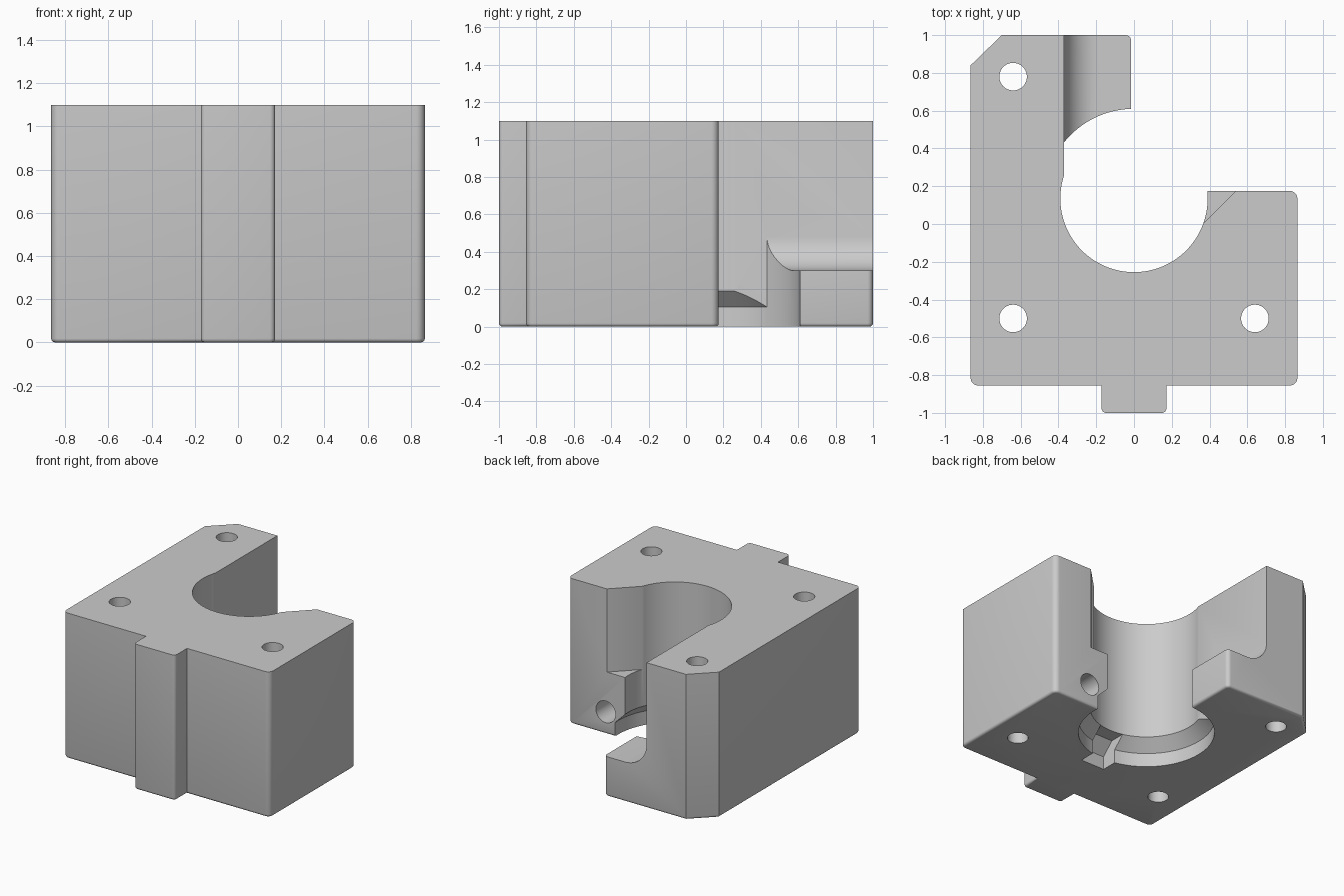
import bpy, bmesh, math

if "Cube" in bpy.data.objects:
    bpy.data.objects.remove(bpy.data.objects["Cube"])

H = 1.10                 # block height
CY = 0.135               # bore centre in y
BORE, RELIEF = 0.39, 0.475
SLOT_X = -0.37           # inner wall of the tall arm

grey = bpy.data.materials.new("grey")
grey.diffuse_color = (0.6, 0.6, 0.6, 1)
grey.use_nodes = True
grey.node_tree.nodes["Principled BSDF"].inputs["Base Color"].default_value = grey.diffuse_color


def finish(name, bm):
    bmesh.ops.recalc_face_normals(bm, faces=bm.faces[:])
    me = bpy.data.meshes.new(name)
    bm.to_mesh(me)
    bm.free()
    me.materials.append(grey)
    ob = bpy.data.objects.new(name, me)
    bpy.context.collection.objects.link(ob)
    return ob


def rounded(pts, steps=6):
    """Closed outline from (x, y, corner radius); all rounded corners are square."""
    out = []
    for i, (x, y, r) in enumerate(pts):
        if not r:
            out.append((x, y))
            continue
        (px, py, _), (nx, ny, _) = pts[i - 1], pts[(i + 1) % len(pts)]
        lp, ln = math.hypot(px - x, py - y), math.hypot(nx - x, ny - y)
        ax, ay = (px - x) / lp * r, (py - y) / lp * r
        bx, by = (nx - x) / ln * r, (ny - y) / ln * r
        for k in range(steps + 1):
            t = k / steps * math.pi / 2
            s, c = 1 - math.sin(t), 1 - math.cos(t)
            out.append((x + ax * s + bx * c, y + ay * s + by * c))
    return out


def prism(name, pts, lo, hi, axis="z", bevel=0):
    """Extrude a 2D outline along an axis, optionally rounding the lower rim."""
    place = {"z": lambda u, v, w: (u, v, w),
             "y": lambda u, v, w: (u, w, v),
             "x": lambda u, v, w: (w, u, v)}[axis]
    bm = bmesh.new()
    low = [bm.verts.new(place(u, v, lo)) for u, v in pts]
    top = [bm.verts.new(place(u, v, hi)) for u, v in pts]
    n = len(pts)
    base = bm.faces.new(low)
    bm.faces.new(top)
    for i in range(n):
        j = (i + 1) % n
        bm.faces.new((low[i], low[j], top[j], top[i]))
    bmesh.ops.recalc_face_normals(bm, faces=bm.faces[:])
    if bevel:
        bmesh.ops.bevel(bm, geom=list(base.edges), offset=bevel, segments=3,
                        profile=0.5, affect="EDGES")
    return finish(name, bm)


def circle(cx, cy, r, n=40):
    return [(cx + r * math.cos(2 * math.pi * i / n),
             cy + r * math.sin(2 * math.pi * i / n)) for i in range(n)]


def turned(name, profile, n=96):
    """Stack of (radius, z) rings around the bore axis."""
    bm = bmesh.new()
    rings = [[bm.verts.new((x, y, z)) for x, y in circle(0, CY, r, n)]
             for r, z in profile]
    for a, b in zip(rings, rings[1:]):
        for i in range(n):
            j = (i + 1) % n
            bm.faces.new((a[i], a[j], b[j], b[i]))
    bm.faces.new(rings[0])
    bm.faces.new(rings[-1])
    return finish(name, bm)


# main block with front tab, right shoulder and left arm with its foot
outline = rounded([
    (-0.865, -0.855, 0.04), (-0.172, -0.855, 0), (-0.172, -1, 0.025),
    (0.172, -1, 0.025), (0.172, -0.855, 0), (0.865, -0.855, 0.04),
    (0.865, 0.175, 0.04), (-0.015, 0.175, 0), (-0.015, 1, 0.03),
    (-0.70, 1, 0), (-0.865, 0.84, 0)])
block = prism("clamp_block", outline, 0, H, bevel=0.018)

cutters = []

# main bore with conical step and wider mouth underneath
cutters.append(turned("bore_cutter", [(RELIEF, -0.1), (RELIEF, 0.105),
                                      (BORE, 0.19), (BORE, 1.3)]))

# open slot above the foot, with a fillet against the arm
R = 0.18
fillet = [(SLOT_X + R - R * math.cos(t), 0.30 + R - R * math.sin(t))
          for t in [i * math.pi / 24 for i in range(13)]]
cutters.append(prism("slot_cutter", [(SLOT_X, 1.3)] + fillet + [(0.1, 0.30), (0.1, 1.3)],
                     0.19, 1.2, axis="y"))

# wider arc in front of the foot
a0 = math.acos(SLOT_X / RELIEF)
arc = [(RELIEF * math.cos(a), CY + RELIEF * math.sin(a))
       for a in [a0 + (math.pi * 0.48 - a0) * i / 20 for i in range(21)]]
cutters.append(prism("foot_arc_cutter", arc + [(arc[-1][0], 0.2), (SLOT_X, 0.2)],
                     -0.12, 0.7))

# angled corner relief on the right shoulder
cutters.append(prism("corner_cutter", [(0.665, 0.30), (0.34, -0.025),
                                       (0.2, -0.025), (0.2, 0.30)], 0.47, 1.25))

# small key notch at the mouth of the bore
cutters.append(prism("notch_cutter", [(-0.45, -0.15), (-0.45, 0.10), (-0.36, 0.19),
                                      (-0.1, 0.19), (-0.1, -0.15)],
                     -0.1, 0.1, axis="x"))

# vertical mounting holes and the horizontal screw hole
for x, y in ((-0.64, 0.78), (-0.64, -0.5), (0.64, -0.5)):
    cutters.append(prism("mount_hole_cutter", circle(x, y, 0.073), -0.2, 1.4))
cutters.append(prism("screw_hole_cutter", circle(0.55, 0.167, 0.082), -0.3, 0.4, axis="y"))

bpy.context.view_layer.objects.active = block
for c in cutters:
    c.hide_render = True
    mod = block.modifiers.new("cut", "BOOLEAN")
    mod.operation, mod.solver, mod.object = "DIFFERENCE", "EXACT", c
    bpy.ops.object.modifier_apply(modifier=mod.name)
for c in cutters:
    bpy.data.objects.remove(c)

block.select_set(True)
bpy.ops.object.shade_smooth_by_angle(angle=math.radians(32))
